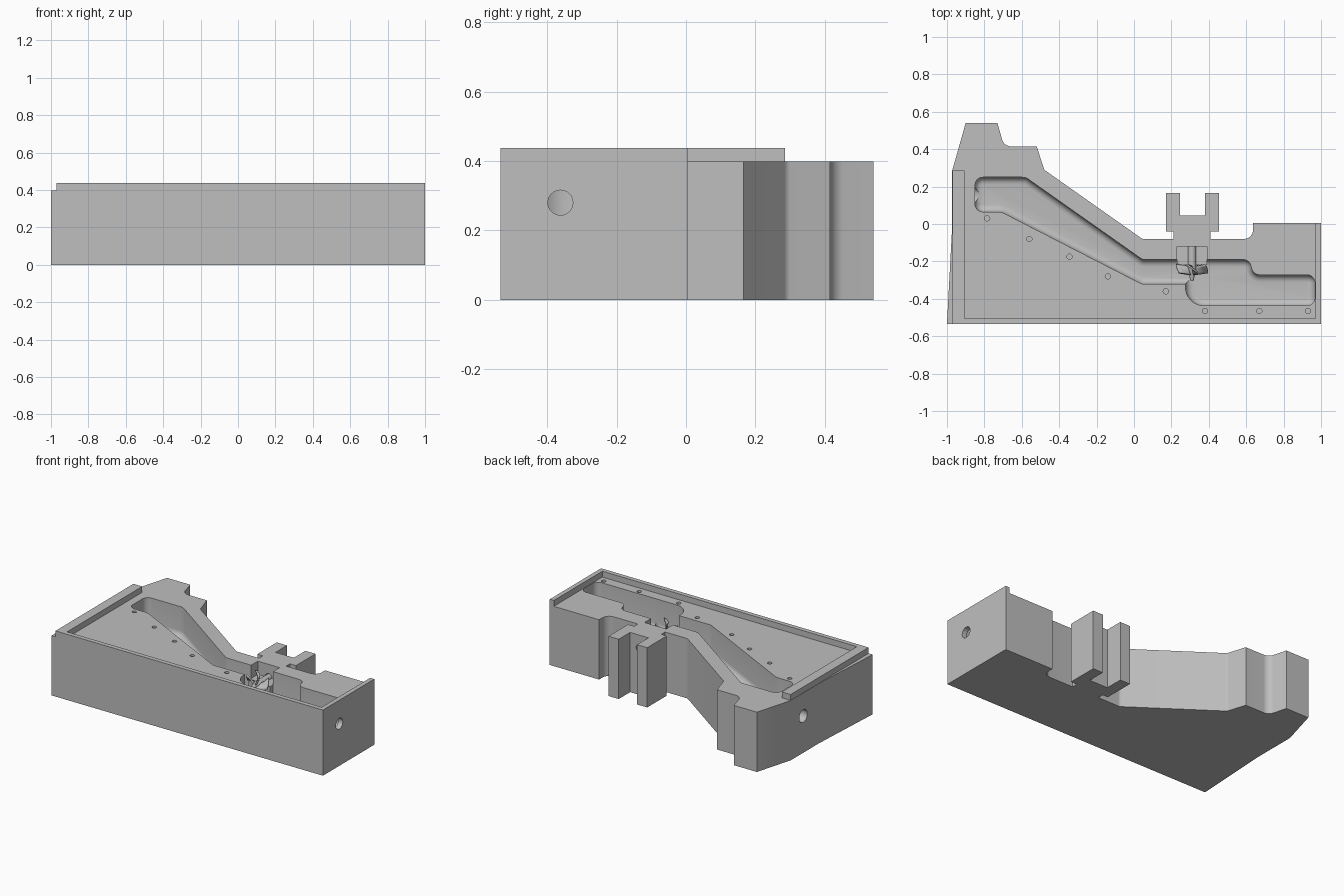
import bpy, bmesh, math
from mathutils import Vector, Matrix

if "Cube" in bpy.data.objects:
    bpy.data.objects.remove(bpy.data.objects["Cube"])

GRAY = (0.52, 0.52, 0.52, 1)
mat = bpy.data.materials.new("light_gray")
mat.use_nodes = True
mat.diffuse_color = GRAY
mat.node_tree.nodes["Principled BSDF"].inputs["Base Color"].default_value = GRAY

TOP, FLOOR, RIM = 0.398, 0.2, 0.437
AXIS_X, AXIS_Z = 0.31, 0.31


def finish(bm, name):
    bmesh.ops.recalc_face_normals(bm, faces=bm.faces)
    mesh = bpy.data.meshes.new(name)
    bm.to_mesh(mesh)
    bm.free()
    mesh.materials.append(mat)
    ob = bpy.data.objects.new(name, mesh)
    bpy.context.collection.objects.link(ob)
    return ob


def rounded(points, steps=8):
    """Outline from (x, y) or (x, y, radius) corners."""
    out = []
    n = len(points)
    for i, p in enumerate(points):
        c = Vector(p[:2])
        if len(p) == 2:
            out.append(c)
            continue
        a = (Vector(points[i - 1][:2]) - c).normalized()
        b = (Vector(points[(i + 1) % n][:2]) - c).normalized()
        half = a.angle(b) / 2
        mid = c + (a + b).normalized() * p[2] / math.sin(half)
        start = c + a * p[2] / math.tan(half) - mid
        end = c + b * p[2] / math.tan(half) - mid
        turn = start.angle_signed(end)
        for k in range(steps + 1):
            # Vector.angle_signed is clockwise-positive
            t = -turn * k / steps
            out.append(mid + Matrix.Rotation(t, 2) @ start)
    return out


def inset(outline, d):
    """Shift a counter-clockwise outline inward by d."""
    out = []
    for i, p in enumerate(outline):
        e = (p - outline[i - 1]).normalized()
        f = (outline[(i + 1) % len(outline)] - p).normalized()
        n1, n2 = Vector((-e.y, e.x)), Vector((-f.y, f.x))
        out.append(p + (n1 + n2) * d / (1 + n1.dot(n2)))
    return out


def stack(name, rings):
    """Closed solid through (outline, z) rings."""
    bm = bmesh.new()
    loops = [[bm.verts.new((p.x, p.y, z)) for p in o] for o, z in rings]
    for lo, hi in zip(loops, loops[1:]):
        for i in range(len(lo)):
            bm.faces.new((lo[i - 1], lo[i], hi[i], hi[i - 1]))
    bm.faces.new(loops[0][::-1])
    bm.faces.new(loops[-1])
    return finish(bm, name)


def prism(name, points, z0, z1):
    o = rounded(points)
    return stack(name, [(o, z0), (o, z1)])


def box(name, x0, x1, y0, y1, z0, z1):
    return prism(name, [(x0, y0), (x1, y0), (x1, y1), (x0, y1)], z0, z1)


def rod(name, start, end, r1, r2=None, sides=32):
    a, b = Vector(start), Vector(end)
    bm = bmesh.new()
    turn = (b - a).to_track_quat('Z', 'Y').to_matrix().to_4x4()
    bmesh.ops.create_cone(bm, cap_ends=True, segments=sides, radius1=r1,
                          radius2=r1 if r2 is None else r2, depth=(b - a).length,
                          matrix=Matrix.Translation((a + b) / 2) @ turn)
    return finish(bm, name)


def cut(target, cutter):
    m = target.modifiers.new(cutter.name, 'BOOLEAN')
    m.operation = 'DIFFERENCE'
    m.solver = 'EXACT'
    m.object = cutter
    bpy.context.view_layer.objects.active = target
    bpy.ops.object.modifier_apply(modifier=m.name)
    bpy.data.objects.remove(cutter)


def smooth(ob):
    bpy.ops.object.select_all(action='DESELECT')
    ob.select_set(True)
    bpy.context.view_layer.objects.active = ob
    bpy.ops.object.shade_smooth_by_angle(angle=math.radians(30))


# Main body with the forked bracket at the back
body = prism("body", [
    (-1, -0.535), (1, -0.535), (1, 0.005), (0.637, 0.005), (0.637, -0.08, 0.05),
    (0.41, -0.08), (0.41, -0.04), (0.455, -0.04), (0.455, 0.165), (0.38, 0.165),
    (0.38, 0.045), (0.245, 0.045), (0.245, 0.165), (0.17, 0.165), (0.17, -0.04),
    (0.21, -0.04), (0.21, -0.08), (0.045, -0.08, 0.03), (-0.48, 0.29, 0.03),
    (-0.52, 0.415), (-0.695, 0.415, 0.05), (-0.73, 0.54), (-0.9, 0.54),
    (-0.972, 0.285), (-0.972, -0.01)], 0, TOP)

# Raised rim on three sides
prism("rim", [(-0.97, -0.535), (1, -0.535), (1, 0.005), (0.97, 0.005),
              (0.97, -0.505), (-0.905, -0.505), (-0.905, 0.285), (-0.97, 0.285)], TOP, RIM)

# Water channel with a rounded floor edge
channel = rounded([
    (-0.85, 0.065, 0.042), (-0.71, 0.065, 0.08), (0.04, -0.32, 0.03), (0.275, -0.32),
    (0.275, -0.437, 0.1), (0.967, -0.437, 0.042), (0.967, -0.272, 0.042),
    (0.637, -0.272, 0.045), (0.617, -0.19, 0.045), (0.045, -0.19, 0.03),
    (-0.58, 0.25, 0.06), (-0.85, 0.25, 0.042)])
R = 0.038
rings = []
for k in range(7):
    a = math.pi / 2 * k / 6
    rings.append((inset(channel, R * (1 - math.sin(a))), FLOOR + R * (1 - math.cos(a))))
cut(body, stack("channel_cutter", rings + [(channel, 0.6)]))

# Rotor slot, shaft bore and pipe ports
cut(body, box("slot_cutter", 0.23, 0.39, -0.21, -0.12, FLOOR + 0.001, 0.6))
cut(body, rod("bore_cutter", (AXIS_X, -0.15, AXIS_Z), (AXIS_X, 0.1, AXIS_Z), 0.026))
cut(body, rod("right_port_cutter", (0.9, -0.362, 0.28), (1.1, -0.362, 0.28), 0.036))
cut(body, rod("left_port_cutter", (-1.1, 0.155, 0.245), (-0.8, 0.155, 0.245), 0.042))

# Pin holes along the channel
pins = [(-0.785, 0.03), (-0.56, -0.08), (-0.345, -0.175), (-0.14, -0.28),
        (0.17, -0.36), (0.38, -0.465), (0.67, -0.465), (0.93, -0.465)]
for x, y in pins:
    cut(body, rod("pin_cutter", (x, y, 0.3), (x, y, 0.5), 0.014, sides=20))
smooth(body)

# Shaft bearing block and shaft
box("bearing_block", 0.23, 0.39, -0.22, -0.12, FLOOR, AXIS_Z)
smooth(rod("shaft", (AXIS_X, 0.045, AXIS_Z), (AXIS_X, -0.235, AXIS_Z), 0.022))

# Rotor hub and twisted blades
smooth(rod("rotor_hub", (AXIS_X, -0.225, AXIS_Z), (AXIS_X, -0.305, AXIS_Z), 0.026, 0.008))
bm = bmesh.new()
BLADES, ROWS, COLS = 5, 5, 4
for b in range(BLADES):
    grid = []
    for i in range(ROWS + 1):
        r = 0.015 + 0.07 * i / ROWS
        row = []
        for j in range(COLS + 1):
            s = j / COLS - 0.5
            ang = 2 * math.pi * b / BLADES + s * 0.75 + 0.3 * i / ROWS
            y = -0.25 + s * 0.045 + 0.012 * i / ROWS
            row.append(bm.verts.new((AXIS_X + r * math.cos(ang), y, AXIS_Z + r * math.sin(ang))))
        grid.append(row)
    for i in range(ROWS):
        for j in range(COLS):
            bm.faces.new((grid[i][j], grid[i + 1][j], grid[i + 1][j + 1], grid[i][j + 1]))
blades = finish(bm, "rotor_blades")
thick = blades.modifiers.new("thickness", 'SOLIDIFY')
thick.thickness = 0.008
thick.offset = 0
smooth(blades)
